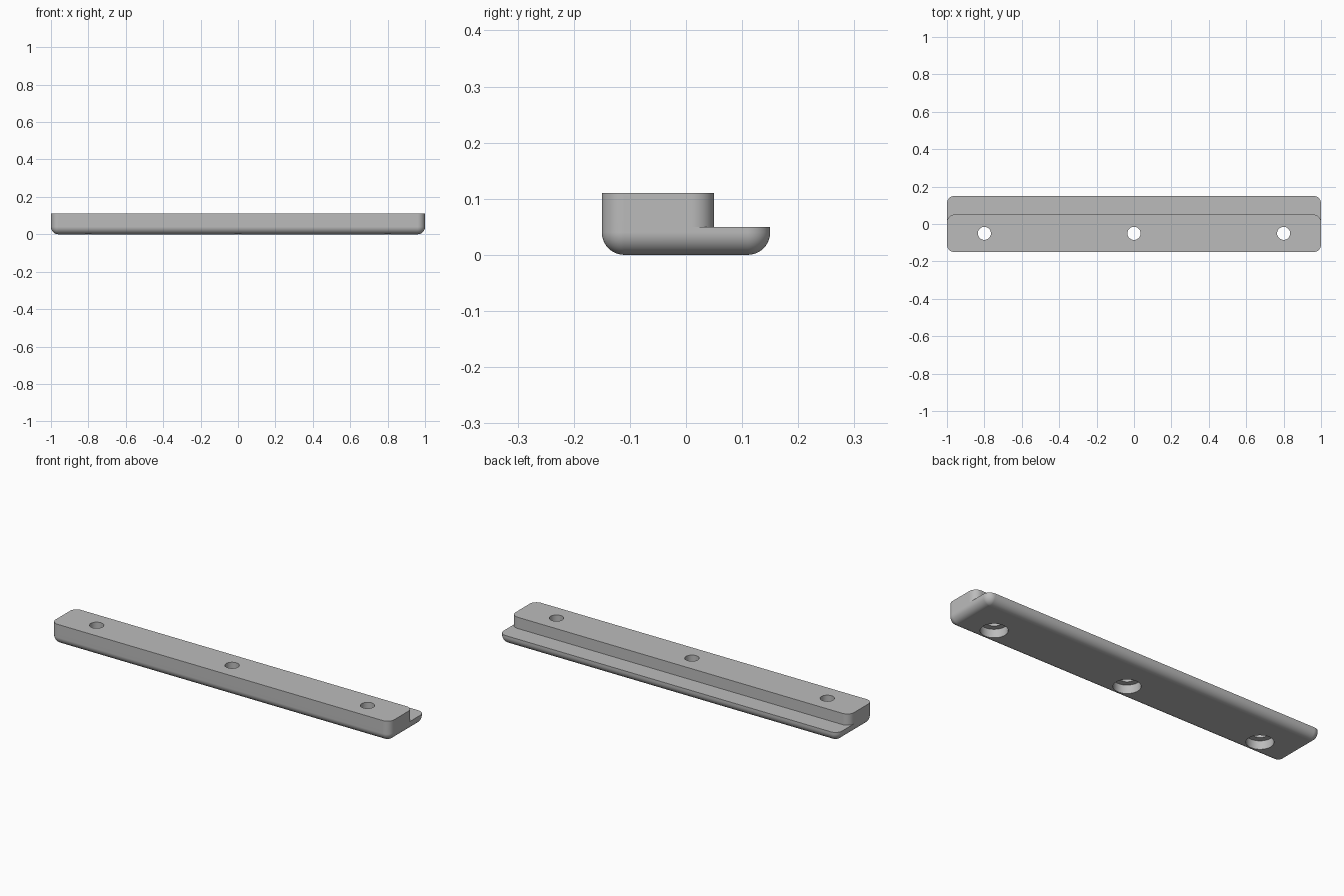
import bpy, bmesh, math

if "Cube" in bpy.data.objects:
    bpy.data.objects.remove(bpy.data.objects["Cube"], do_unlink=True)

HALF_X, HALF_Y, HEIGHT = 1.0, 0.15, 0.11
STEP_Y, STEP_Z = 0.05, 0.05
R = 0.04            # corner and bottom edge radius
SEG = 10            # segments per quarter turn

grey = bpy.data.materials.new("plain grey")
grey.use_nodes = True
grey.diffuse_color = (0.5, 0.5, 0.5, 1)
grey.node_tree.nodes["Principled BSDF"].inputs["Base Color"].default_value = (0.5, 0.5, 0.5, 1)


def arc(cx, cy, r, start, turn=90, seg=SEG):
    angles = [math.radians(start + turn * i / seg) for i in range(seg + 1)]
    return [(cx + r * math.cos(a), cy + r * math.sin(a)) for a in angles]


def rounded_rect(hx, hy, inset):
    cx, cy = hx - R, hy - R
    points = []
    for i, (sx, sy) in enumerate([(1, 1), (-1, 1), (-1, -1), (1, -1)]):
        points += arc(sx * cx, sy * cy, R - inset, 90 * i)
    return points


def circle(x, y, r):
    return arc(x, y, r, 0, 360, 48)[:-1]


def loft(name, layers):
    """Solid through stacked (outline, height) layers, capped at both ends."""
    bm = bmesh.new()
    rings = [[bm.verts.new((x, y, z)) for x, y in pts] for pts, z in layers]
    for low, high in zip(rings, rings[1:]):
        n = len(low)
        for i in range(n):
            j = (i + 1) % n
            bm.faces.new((low[i], low[j], high[j], high[i]))
    bm.faces.new(rings[0][::-1])
    bm.faces.new(rings[-1])
    bmesh.ops.remove_doubles(bm, verts=bm.verts, dist=1e-5)
    bmesh.ops.recalc_face_normals(bm, faces=bm.faces)
    mesh = bpy.data.meshes.new(name)
    bm.to_mesh(mesh)
    bm.free()
    mesh.materials.append(grey)
    obj = bpy.data.objects.new(name, mesh)
    bpy.context.collection.objects.link(obj)
    return obj


def cut(target, cutter):
    mod = target.modifiers.new("cut", "BOOLEAN")
    mod.operation, mod.solver, mod.object = "DIFFERENCE", "EXACT", cutter
    bpy.ops.object.modifier_apply(modifier=mod.name)
    bpy.data.objects.remove(cutter, do_unlink=True)


# Bar with rounded corners and a rounded bottom edge
layers = []
for i in range(SEG + 1):
    t = math.pi / 2 * i / SEG
    layers.append((rounded_rect(HALF_X, HALF_Y, R * (1 - math.sin(t))), R * (1 - math.cos(t))))
layers.append((rounded_rect(HALF_X, HALF_Y, 0), HEIGHT))
bar = loft("mounting_bar", layers)
bpy.context.view_layer.objects.active = bar
bar.select_set(True)

# Rear step, wrapping round the raised block's rounded back corners
low_y = STEP_Y - R
outline = [(HALF_X + 0.1, low_y), (HALF_X + 0.1, 0.3), (-HALF_X - 0.1, 0.3), (-HALF_X - 0.1, low_y)]
outline += arc(-HALF_X + R, low_y, R, 180, -90)
outline += arc(HALF_X - R, low_y, R, 90, -90)
cut(bar, loft("step_cutter", [(outline, STEP_Z), (outline, 0.2)]))

# Screw holes, counterbored from below
for x in (-0.8, 0, 0.8):
    wide, narrow = circle(x, -0.05, 0.065), circle(x, -0.05, 0.035)
    cut(bar, loft("hole_cutter", [(wide, -0.05), (wide, 0.045), (narrow, 0.045), (narrow, 0.2)]))

# Smooth fillets, flat broad faces
bpy.ops.object.shade_smooth_by_angle(angle=math.radians(30))
weighted = bar.modifiers.new("weighted normals", "WEIGHTED_NORMAL")
weighted.keep_sharp = True
